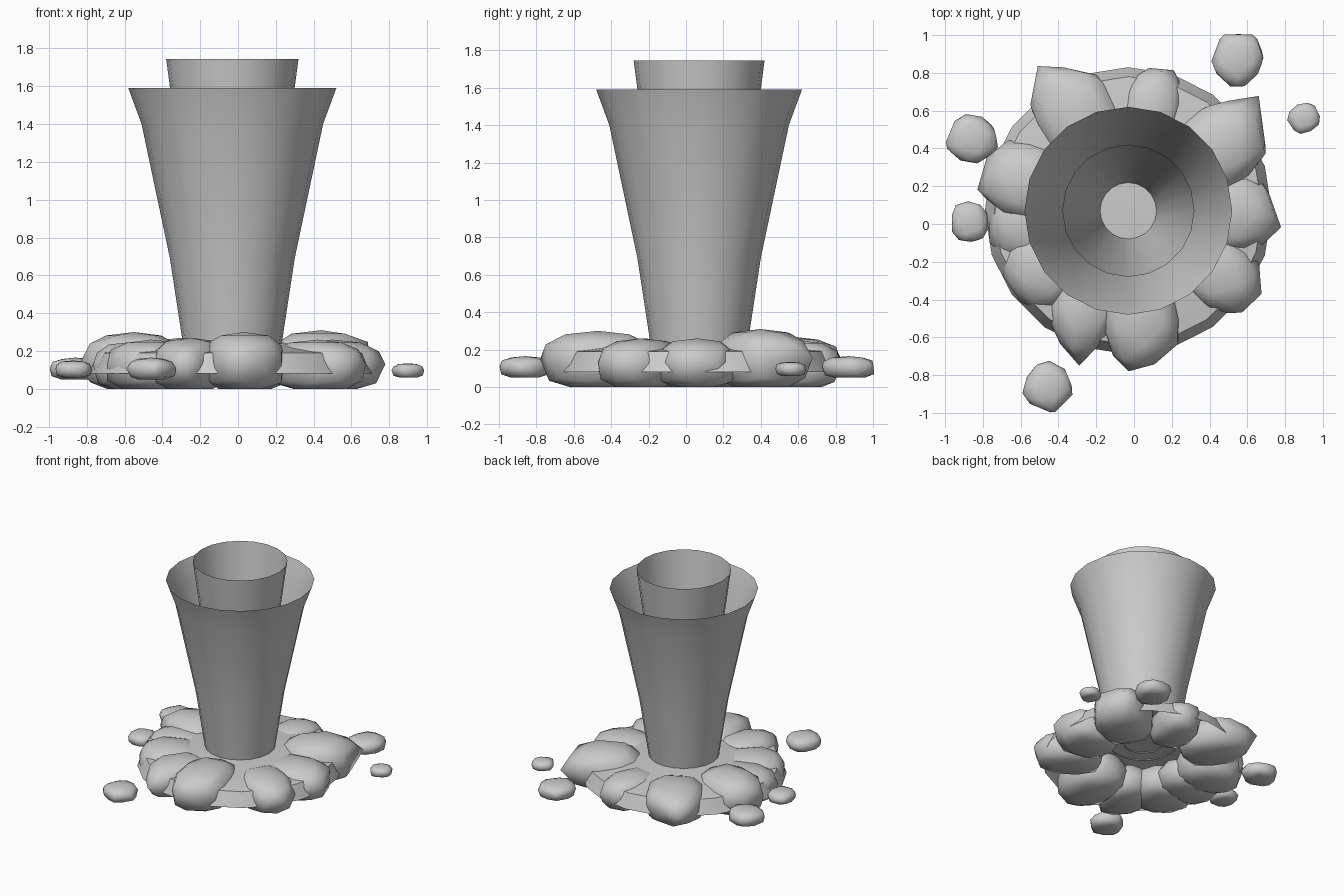
import bpy, bmesh, math, random
from mathutils import Vector

random.seed(4)
cube = bpy.data.objects.get("Cube")
if cube:
    bpy.data.objects.remove(cube, do_unlink=True)

CENTRE = Vector((-0.03, 0.07, 0))

grey = bpy.data.materials.new("plain grey")
grey.use_nodes = True
colour = (0.6, 0.6, 0.6, 1)
grey.diffuse_color = colour
grey.node_tree.nodes["Principled BSDF"].inputs["Base Color"].default_value = colour


def finish(name, bm, angle):
    mesh = bpy.data.meshes.new(name)
    bm.to_mesh(mesh)
    bm.free()
    mesh.materials.append(grey)
    obj = bpy.data.objects.new(name, mesh)
    bpy.context.collection.objects.link(obj)
    bpy.ops.object.select_all(action="DESELECT")
    obj.select_set(True)
    bpy.context.view_layer.objects.active = obj
    bpy.ops.object.shade_smooth_by_angle(angle=math.radians(angle))
    return obj


def lathe(name, profile, sides=20, cap=False):
    """Open surface of revolution, profile listed from bottom to top."""
    bm = bmesh.new()
    rings = []
    for r, z in profile:
        rings.append([bm.verts.new(CENTRE + Vector((
            r * math.cos(math.tau * i / sides),
            r * math.sin(math.tau * i / sides), z))) for i in range(sides)])
    for low, high in zip(rings, rings[1:]):
        for i in range(sides):
            j = (i + 1) % sides
            bm.faces.new((low[i], low[j], high[j], high[i]))
    if cap:
        bm.faces.new(rings[-1])
    return finish(name, bm, 40)


def rock(name, x, y, radial, across, low, top, tips=()):
    """Flattened lump facing away from the centre, pulled out to sharp tips."""
    bm = bmesh.new()
    bmesh.ops.create_icosphere(bm, subdivisions=2, radius=1)
    middle = Vector((x, y, 0))
    out = (middle - CENTRE).normalized()
    side = Vector((-out.y, out.x, 0))
    half = (top - low) / 2
    for v in bm.verts:
        a, b, c = [math.copysign(abs(n) ** 0.8, n) for n in v.co]
        wobble = random.uniform(0.94, 1.03)
        p = middle + out * a * radial * wobble + side * b * across * wobble
        # broad flat underside, rounded top
        p.z = low + half + half * max(-1, c * (1.3 if c < 0 else 1))
        for tip in tips:
            aim = Vector((*tip, 0)) - middle
            flat = out * v.co.x + side * v.co.y
            pull = max(0, flat.dot(aim.normalized())) ** 8
            p.x += (tip[0] - p.x) * pull
            p.y += (tip[1] - p.y) * pull
        v.co = p
    return finish(name, bm, 60)


# Two nested flared tubes, open at the top
lathe("outer_tube", [(0.26, 0.23), (0.33, 0.69), (0.48, 1.4), (0.55, 1.59)])
lathe("inner_tube", [(0.148, 0.23), (0.35, 1.745)])

# Raised ground under the rocks, hollow below, with a steep rim
lathe("ground_mound", [(0.76, 0.08), (0.71, 0.19), (0.34, 0.24)], cap=True)

# Ring of large rocks, almost touching each other
ring = [
    (-0.3, 0.56, 0.27, 0.23, 0, 0.27, [(-0.51, 0.85), (-0.2, 0.79)]),
    (0.09, 0.59, 0.25, 0.17, 0, 0.25, []),
    (0.44, 0.4, 0.27, 0.23, 0, 0.31, [(0.66, 0.68), (0.7, 0.38)]),
    (0.5, 0.06, 0.25, 0.22, 0, 0.26, [(0.78, -0.02), (0.69, 0.2)]),
    (0.42, -0.24, 0.26, 0.2, 0, 0.26, [(0.69, -0.36), (0.57, -0.47)]),
    (0.03, -0.47, 0.3, 0.22, 0, 0.3, [(-0.03, -0.78)]),
    (-0.25, -0.42, 0.25, 0.19, 0, 0.27, [(-0.29, -0.75)]),
    (-0.46, -0.22, 0.24, 0.22, 0, 0.26, []),
    (-0.53, 0.01, 0.25, 0.2, 0, 0.25, []),
    (-0.55, 0.22, 0.26, 0.21, 0, 0.3, [(-0.83, 0.18)]),
]
for number, spec in enumerate(ring, 1):
    rock(f"large_rock_{number}", *spec)

# Scattered pebbles
pebbles = [
    (0.55, 0.87, 0.14, 0.13, 0.05, 0.165, [(0.46, 1.0), (0.64, 1.0)]),
    (0.9, 0.56, 0.085, 0.08, 0.06, 0.135, []),
    (-0.86, 0.45, 0.13, 0.13, 0.05, 0.165, [(-0.72, 0.4), (-0.99, 0.4)]),
    (-0.87, 0.01, 0.1, 0.11, 0.06, 0.15, []),
    (-0.46, -0.86, 0.13, 0.12, 0.05, 0.165, [(-0.32, -0.9), (-0.42, -1.0)]),
]
for number, spec in enumerate(pebbles, 1):
    rock(f"pebble_{number}", *spec)
